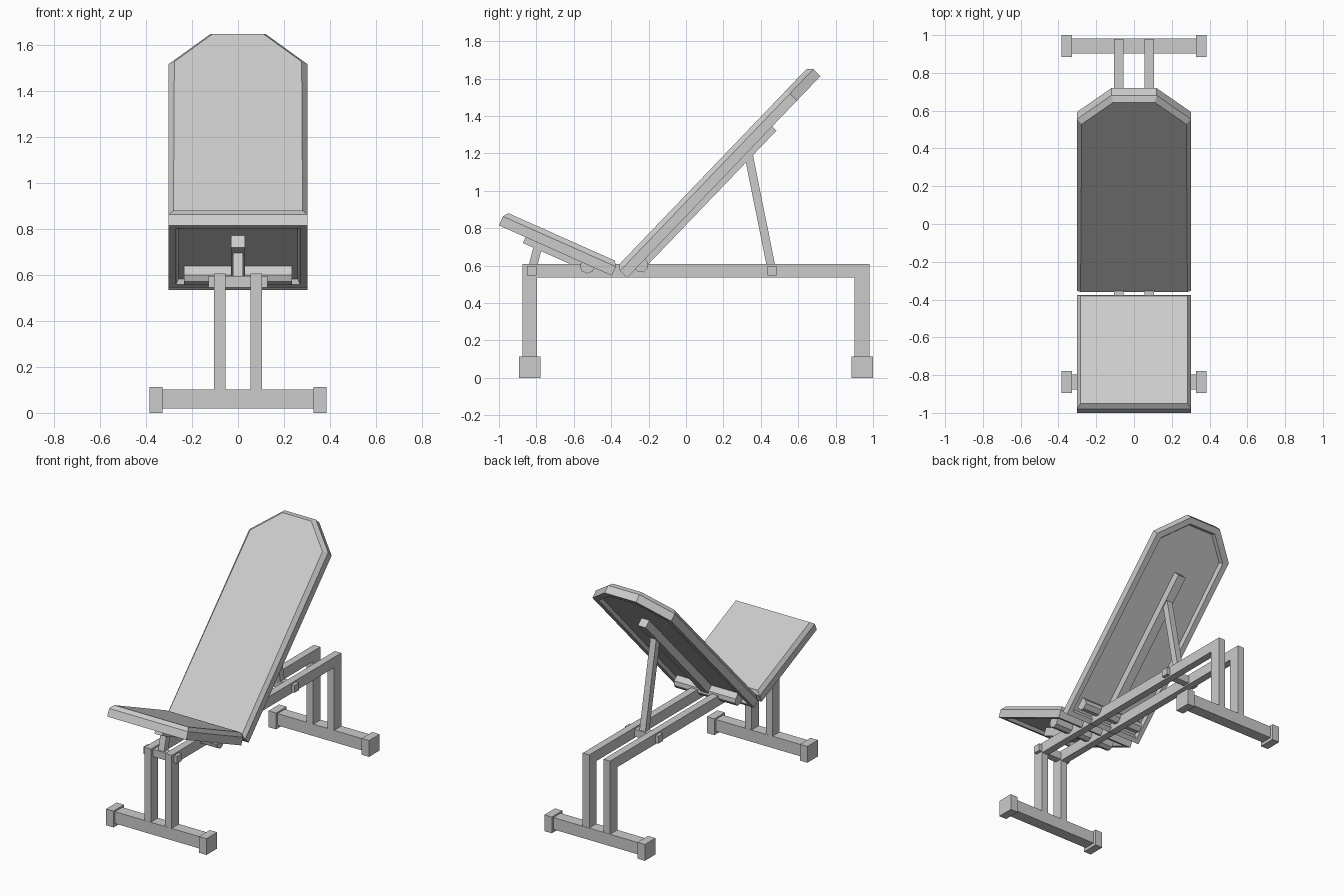
import bpy, bmesh
from math import radians
from mathutils import Matrix, Vector

cube = bpy.data.objects.get("Cube")
if cube:
    bpy.data.objects.remove(cube, do_unlink=True)

GREY = (0.6, 0.6, 0.6, 1)
mat = bpy.data.materials.new("light_grey")
mat.use_nodes = True
mat.diffuse_color = GREY
mat.node_tree.nodes["Principled BSDF"].inputs["Base Color"].default_value = GREY


def finish(name, bm, matrix=Matrix()):
    bmesh.ops.recalc_face_normals(bm, faces=bm.faces[:])
    mesh = bpy.data.meshes.new(name)
    bm.to_mesh(mesh)
    bm.free()
    mesh.materials.append(mat)
    obj = bpy.data.objects.new(name, mesh)
    obj.matrix_world = matrix
    bpy.context.collection.objects.link(obj)
    return obj


def box(name, x, y, z, matrix=Matrix()):
    """Box from (min, max) pairs on each axis."""
    bm = bmesh.new()
    bmesh.ops.create_cube(bm, size=1)
    for v in bm.verts:
        v.co = [r[0] if c < 0 else r[1] for c, r in zip(v.co, (x, y, z))]
    return finish(name, bm, matrix)


def prism(name, profile, half_width, matrix):
    """Side profile (y, z) swept across x."""
    bm = bmesh.new()
    face = bm.faces.new([bm.verts.new((-half_width, y, z)) for y, z in profile])
    ext = bmesh.ops.extrude_face_region(bm, geom=[face])["geom"]
    for v in ext:
        if isinstance(v, bmesh.types.BMVert):
            v.co.x = half_width
    return finish(name, bm, matrix)


def strut(name, start, end, width):
    """Square bar between two (y, z) points on the centre line."""
    a, b = Vector((0, *start)), Vector((0, *end))
    turn = (b - a).to_track_quat("Z", "X").to_matrix().to_4x4()
    h = width / 2
    return box(name, (-h, h), (-h, h), (0, (b - a).length), Matrix.Translation(a) @ turn)


def pad(name, outline, matrix):
    """Cushion with a bevelled front and a shallow recess in its underside."""
    bm = bmesh.new()
    under = bm.faces.new([bm.verts.new((x, y, 0)) for x, y in outline])
    top = bm.faces.new([bm.verts.new((x, y, 0.053)) for x, y in outline])
    n = len(outline)
    a, b = list(under.verts), list(top.verts)
    for i in range(n):
        j = (i + 1) % n
        bm.faces.new((a[i], a[j], b[j], b[i]))
    bmesh.ops.recalc_face_normals(bm, faces=bm.faces[:])
    bmesh.ops.inset_region(bm, faces=[top], thickness=0.027, depth=0.0)
    for v in top.verts:
        v.co.z = 0.08
    bmesh.ops.inset_region(bm, faces=[under], thickness=0.045, depth=0.0)
    bmesh.ops.inset_region(bm, faces=[under], thickness=0.015, depth=0.0)
    for v in under.verts:
        v.co.z = 0.022
    return finish(name, bm, matrix)


def mount(name, centre, matrix):
    """Chamfered cross bar under a pad."""
    half = [(0.037, 0.03), (0.037, -0.02), (0.018, -0.043)]
    profile = half + [(-y, z) for y, z in reversed(half)]
    prism(name, [(centre + y, z) for y, z in profile], 0.235, matrix)


# Pads, each in its own tilted frame: y along the pad, z out of its face
back_frame = Matrix.Translation((0, -0.315, 0.535)) @ Matrix.Rotation(radians(46.2), 4, "X")
seat_frame = Matrix.Translation((0, -1.0, 0.815)) @ Matrix.Rotation(radians(-24), 4, "X")
W, L, C = 0.302, 1.494, 0.182
pad("backrest_pad", [(-W, 0), (W, 0), (W, L - C), (W - C, L), (C - W, L), (-W, L - C)], back_frame)
pad("seat_pad", [(-W, 0), (W, 0), (W, 0.661), (-W, 0.661)], seat_frame)

# Rails and mounts under the pads
box("backrest_rail", (-0.03, 0.03), (0.1, 1.12), (-0.032, 0.03), back_frame)
box("seat_rail", (-0.03, 0.03), (0.155, 0.52), (-0.034, 0.03), seat_frame)
mount("backrest_mount", 0.1, back_frame)
mount("seat_mount", 0.52, seat_frame)

# Support struts and the pivot bars they stand on
strut("backrest_strut", (0.46, 0.57), (0.335, 1.19), 0.045)
strut("seat_strut", (-0.825, 0.57), (-0.785, 0.73), 0.045)
for name, y in (("seat_pivot", -0.825), ("backrest_pivot", 0.46)):
    box(name, (-0.128, 0.128), (y - 0.025, y + 0.025), (0.546, 0.597))

# Twin frame rails with legs
for side, x in (("right", -0.08), ("left", 0.08)):
    span = (x - 0.025, x + 0.025)
    bent = [(-0.875, 0.1), (-0.875, 0.608), (0.98, 0.608), (0.98, 0.1),
            (0.9, 0.1), (0.9, 0.536), (-0.797, 0.536), (-0.797, 0.1)]
    prism(side + "_frame", bent, 0.025, Matrix.Translation((x, 0, 0)))

# Feet: cross bars with end caps
for end, y in (("front", -0.836), ("back", 0.942)):
    box(end + "_foot_bar", (-0.33, 0.33), (y - 0.04, y + 0.04), (0.02, 0.102))
    for side, s in (("right", -1), ("left", 1)):
        box(f"{end}_{side}_foot_cap", sorted((s * 0.328, s * 0.385)),
            (y - 0.058, y + 0.058), (0, 0.113))
